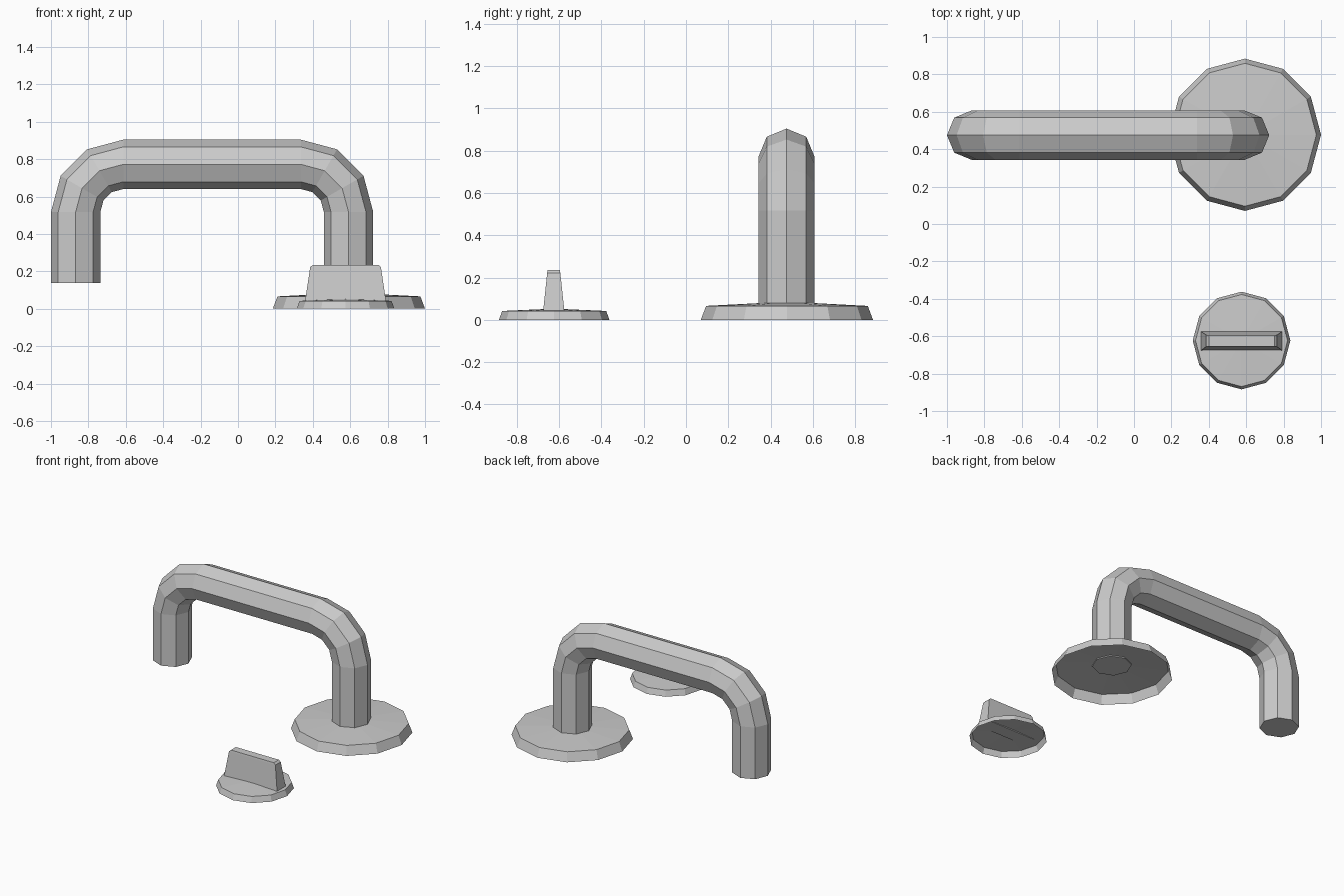
import bpy, bmesh
from math import sin, cos, pi, radians

if "Cube" in bpy.data.objects:
    bpy.data.objects.remove(bpy.data.objects["Cube"])


def build(name, rings, tip=None):
    """Skin matching closed rings; cap both ends, or close to a tip and leave the base open."""
    bm = bmesh.new()
    loops = [[bm.verts.new(p) for p in ring] for ring in rings]
    n = len(loops[0])
    for a, b in zip(loops, loops[1:]):
        for i in range(n):
            j = (i + 1) % n
            bm.faces.new((a[i], a[j], b[j], b[i]))
    if tip:
        t = bm.verts.new(tip)
        for i in range(n):
            bm.faces.new((loops[-1][i], loops[-1][(i + 1) % n], t))
    else:
        bm.faces.new(loops[0][::-1])
        bm.faces.new(loops[-1])
        bmesh.ops.recalc_face_normals(bm, faces=bm.faces)
    me = bpy.data.meshes.new(name)
    bm.to_mesh(me)
    bm.free()
    ob = bpy.data.objects.new(name, me)
    bpy.context.collection.objects.link(ob)
    return ob


# Lever handle: octagonal tube swept along a U path, bends in 30 degree steps
HY, TUBE_R, BEND_R = 0.475, 0.132, 0.255


def tube_ring(x, z, ang):
    # ang: outward direction of the bend in the XZ plane
    return [(x + TUBE_R * cos(k * pi / 4) * cos(ang),
             HY + TUBE_R * sin(k * pi / 4),
             z + TUBE_R * cos(k * pi / 4) * sin(ang)) for k in range(8)]


path = [(-0.868, 0.137, pi)]
for cx, start in ((-0.613, 180), (0.336, 90)):
    for s in range(4):
        a = radians(start - 30 * s)
        path.append((cx + BEND_R * cos(a), 0.517 + BEND_R * sin(a), a))
path.append((0.591, 0.072, 0))
build("lever_handle", [tube_ring(*p) for p in path])


# Round base plates: hollow 12-sided shells, tapered rim, slightly domed top
def plate(name, x, y, r_low, r_top, z_rim, z_tip):
    rings = [[(x + r * cos(k * pi / 6), y + r * sin(k * pi / 6), z)
              for k in range(12)] for r, z in ((r_low, 0), (r_top, z_rim))]
    build(name, rings, (x, y, z_tip))


plate("handle_plate", 0.593, 0.477, 0.407, 0.382, 0.066, 0.086)
plate("thumb_turn_plate", 0.575, -0.623, 0.261, 0.246, 0.042, 0.053)

# Thumb turn: tapered blade with chamfered ends at the top
blade = [(0.216, 0.05, 0.043), (0.189, 0.031, 0.222), (0.175, 0.029, 0.235)]
build("thumb_turn", [[(0.575 + sx * hx, -0.625 + sy * hy, z)
                      for sx, sy in ((-1, -1), (1, -1), (1, 1), (-1, 1))]
                     for hx, hy, z in blade])
